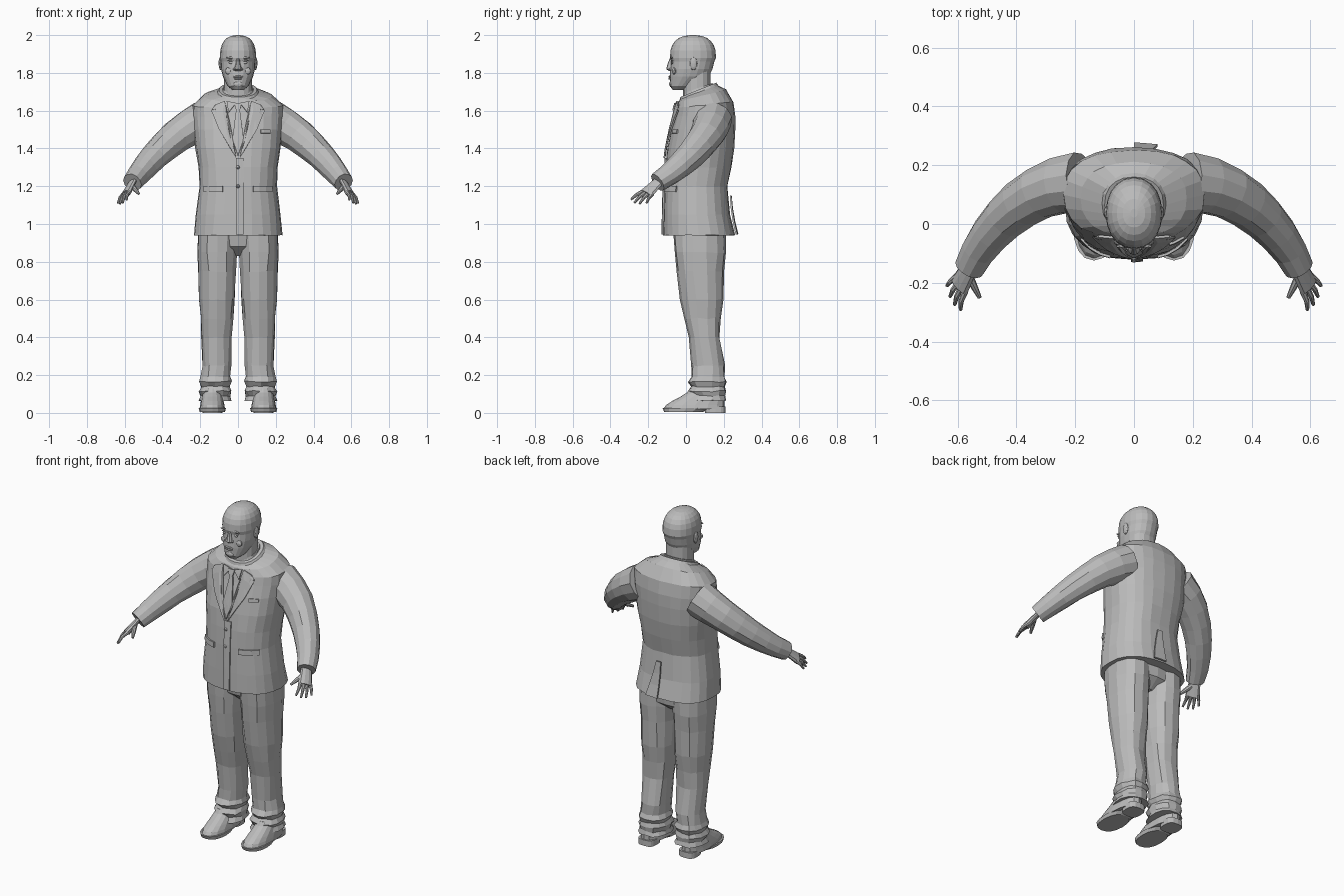
import bpy, bmesh, math, random
from mathutils import Vector, Matrix
from mathutils.bvhtree import BVHTree
from mathutils.geometry import interpolate_bezier

random.seed(4)
cube = bpy.data.objects.get("Cube")
if cube:
    bpy.data.objects.remove(cube, do_unlink=True)

shade = (.5, .5, .5, 1)
grey = bpy.data.materials.new("plain grey")
grey.use_nodes = True
grey.diffuse_color = shade
grey.node_tree.nodes["Principled BSDF"].inputs["Base Color"].default_value = shade


def finish(name, bm, mirror=False):
    """Turn a bmesh into a flat shaded object, optionally mirrored over x."""
    bmesh.ops.recalc_face_normals(bm, faces=bm.faces)
    mesh = bpy.data.meshes.new(name)
    bm.to_mesh(mesh)
    bm.free()
    mesh.materials.append(grey)
    obj = bpy.data.objects.new(name, mesh)
    bpy.context.collection.objects.link(obj)
    if mirror:
        modifier = obj.modifiers.new("Mirror", "MIRROR")
        modifier.use_mirror_merge = False
    return obj


def skin(name, rings, mirror=False):
    """Bridge rings of points and cap both ends."""
    bm = bmesh.new()
    loops = [[bm.verts.new(point) for point in ring] for ring in rings]
    for low, high in zip(loops, loops[1:]):
        for i in range(len(low)):
            bm.faces.new((low[i - 1], low[i], high[i], high[i - 1]))
    bm.faces.new(loops[0])
    bm.faces.new(loops[-1])
    return finish(name, bm, mirror)


def rounded(value, power):
    return math.copysign(abs(value) ** (2 / power), value)


def section(z, half, front, back, centre=0, tilt=0, sides=16, power=2.3, jitter=0):
    """Level superellipse ring, raised towards the back by tilt."""
    points = []
    for i in range(sides):
        angle = math.tau * i / sides - math.pi / 2
        x = half * rounded(math.cos(angle), power)
        y = (back - front) / 2 * rounded(math.sin(angle), power)
        wobble = Vector([random.uniform(-jitter, jitter) for axis in "xyz"])
        points.append(wobble + Vector((centre + x, (front + back) / 2 + y, z + tilt * y)))
    return points


def loft(name, rows, mirror=False, **shape):
    return skin(name, [section(**row, **shape) for row in rows], mirror)


def tube(name, path, side, start, end, flat=1, sides=8, jitter=0):
    """Mirrored tapering tube; flat squeezes it across the side direction."""
    rings = []
    last = len(path) - 1
    for i, point in enumerate(path):
        tangent = (path[min(i + 1, last)] - path[max(i - 1, 0)]).normalized()
        across = tangent.cross(side).normalized()
        along = across.cross(tangent)
        radius = start + (end - start) * i / last
        ring = []
        for k in range(sides):
            angle = math.tau * k / sides
            spoke = along * math.cos(angle) + across * flat * math.sin(angle)
            ring.append(point + spoke * radius * random.uniform(1 - jitter, 1 + jitter))
        rings.append(ring)
    return skin(name, rings, mirror=True)


def surface(obj):
    mesh = obj.data
    return BVHTree.FromPolygons([v.co for v in mesh.vertices],
                                [p.vertices for p in mesh.polygons])


def depth(tree, x, z, face=-1):
    hit = tree.ray_cast(Vector((x, face, z)), Vector((0, -face, 0)))[0]
    return hit.y if hit else -.02


def plate(name, outline, lift=.008, face=-1, mirror=False):
    """Thin panel laid over the jacket from the front or the back."""
    bm = bmesh.new()
    bm.faces.new([bm.verts.new((x, 0, z)) for x, z in outline])
    bmesh.ops.triangulate(bm, faces=bm.faces)
    bmesh.ops.subdivide_edges(bm, edges=bm.edges, cuts=2, use_grid_fill=True)
    for vert in bm.verts:
        vert.co.y = depth(chest, vert.co.x, vert.co.z, face) + face * lift
    modifier = finish(name, bm, mirror).modifiers.new("Thickness", "SOLIDIFY")
    modifier.thickness = .009
    modifier.offset = 0


def band(name, left, right, low, high, **options):
    plate(name, [(left, low), (right, low), (right, high), (left, high)], **options)


def blob(name, x, z, wide, deep, tall, tree=None, y=0):
    """Small ellipsoid set on a surface, mirrored when it is off centre."""
    if tree:
        y += depth(tree, x, z)
    bm = bmesh.new()
    bmesh.ops.create_icosphere(
        bm, subdivisions=2, radius=1,
        matrix=Matrix.Translation((x, y, z)) @ Matrix.Diagonal((wide, deep, tall, 1)))
    finish(name, bm, mirror=x > 0)


# Jacket body
jacket = loft("jacket", [
    dict(z=.94, half=.235, front=-.12, back=.26),
    dict(z=1.05, half=.225, front=-.12, back=.235),
    dict(z=1.2, half=.205, front=-.115, back=.22),
    dict(z=1.3, half=.21, front=-.11, back=.24),
    dict(z=1.4, half=.225, front=-.1, back=.255),
    dict(z=1.5, half=.235, front=-.08, back=.26),
    dict(z=1.57, half=.24, front=-.06, back=.26),
    dict(z=1.63, half=.24, front=-.05, back=.25, tilt=.1),
    dict(z=1.68, half=.18, front=-.04, back=.21, tilt=.25),
    dict(z=1.7, half=.1, front=-.03, back=.16, tilt=.4),
], sides=24, power=2.4, jitter=.002)
chest = surface(jacket)

# Lapels, shirt front and tie
plate("lapel", [(.07, 1.65), (.12, 1.63), (.11, 1.61), (.14, 1.6), (.1, 1.5),
                (.01, 1.35), (.05, 1.5)], lift=.011, mirror=True)
plate("shirt_collar_wing", [(.01, 1.64), (.06, 1.65), (.05, 1.59)], mirror=True)
plate("tie_knot", [(-.02, 1.64), (.02, 1.64), (.01, 1.6), (-.01, 1.6)], lift=.014)
plate("tie_blade", [(-.01, 1.6), (.01, 1.6), (.03, 1.45), (0, 1.36), (-.03, 1.45)])

# Jacket front edge, pockets, vent and buttons
band("jacket_front_edge", left=-.01, right=.03, low=.945, high=1.35, lift=.004)
band("pocket_flap", left=.08, right=.18, low=1.17, high=1.2, lift=.006, mirror=True)
band("chest_pocket", left=.12, right=.17, low=1.48, high=1.5, lift=.004)
plate("back_vent", [(0, .945), (.08, .945), (.03, 1.15), (0, 1.15)], lift=.014, face=1)
for height in (1.2, 1.3):
    blob("jacket_button", x=0, z=height, wide=.01, deep=.01, tall=.01, tree=chest, y=-.005)

# Collars and neck
loft("jacket_collar", [
    dict(z=1.67, half=.13, front=-.04, back=.19, tilt=.35),
    dict(z=1.71, half=.1, front=-.03, back=.16, tilt=.4),
    dict(z=1.71, half=.09, front=-.02, back=.15, tilt=.4)], sides=20)
loft("shirt_collar", [
    dict(z=1.67, half=.09, front=-.03, back=.15, tilt=.35),
    dict(z=1.72, half=.08, front=-.01, back=.14, tilt=.35),
    dict(z=1.72, half=.07, front=0, back=.13, tilt=.35)])
loft("neck", [dict(z=height, half=.075, front=-.015, back=.13) for height in (1.66, 1.74, 1.82)])

# Head: jaw sections topped by a rounded dome
dome = []
for i in range(7):
    rise = math.sin(i / 4) ** .8
    shrink = math.cos(i / 4) ** .8
    dome.append(dict(z=1.88 + .12 * rise, half=.096 * shrink,
                     front=.037 - .122 * shrink, back=.037 + .122 * shrink))
head = loft("head", [
    dict(z=1.71, half=.03, front=-.07, back=0),
    dict(z=1.73, half=.055, front=-.085, back=.04),
    dict(z=1.78, half=.08, front=-.086, back=.12),
    dict(z=1.82, half=.09, front=-.083, back=.14),
    dict(z=1.86, half=.092, front=-.08, back=.15)] + dome, sides=20, power=2.15)
face = surface(head)

# Facial features
loft("nose", [
    dict(z=1.81, half=.016, front=-.09, back=-.06),
    dict(z=1.82, half=.021, front=-.105, back=-.06),
    dict(z=1.85, half=.012, front=-.097, back=-.06),
    dict(z=1.88, half=.008, front=-.085, back=-.06)], sides=10)
blob("nostril_wing", x=.018, z=1.82, wide=.009, deep=.01, tall=.008, tree=face)
blob("eye", x=.036, z=1.855, wide=.016, deep=.005, tall=.007, tree=face)
blob("eyelid", x=.036, z=1.865, wide=.02, deep=.006, tall=.004, tree=face)
blob("brow", x=.038, z=1.88, wide=.025, deep=.006, tall=.006, tree=face)
blob("cheek", x=.045, z=1.81, wide=.025, deep=.012, tall=.02, tree=face, y=.008)
blob("upper_lip", x=0, z=1.78, wide=.028, deep=.008, tall=.006, tree=face)
blob("lower_lip", x=0, z=1.77, wide=.024, deep=.008, tall=.006, tree=face)
blob("chin", x=0, z=1.74, wide=.026, deep=.01, tall=.016, tree=face, y=.006)
blob("ear", x=.093, z=1.85, wide=.01, deep=.02, tall=.036, y=.04)

# Sleeves along a bent arm
shoulder, wrist = Vector((.18, .14, 1.55)), Vector((.56, -.15, 1.22))
arm = interpolate_bezier(shoulder, Vector((.36, .14, 1.47)), Vector((.5, -.02, 1.3)), wrist, 8)
tube("sleeve", arm, side=Vector((.5, .8, 0)), start=.105, end=.052, sides=12, jitter=.03)

# Hands with fanned fingers
spread = Vector((-.5, -.9, .2)).normalized()
reach = Vector((.03, -.06, -.06))
knuckles = Vector((.59, -.205, 1.165))
palm = [wrist.lerp(knuckles, step) for step in (-.3, .4, 1.1)]
tube("palm", palm, side=spread, start=.03, end=.042, flat=.45, sides=10)
for offset in (-.03, -.01, .01, .03):
    base = knuckles + spread * offset
    tip = base + reach * (1 - 8 * abs(offset)) + spread * offset * .6
    bend = base.lerp(tip, .5) - reach.cross(spread) * .08
    tube("finger", [base, bend, tip], side=spread, start=.012, end=.006)
thumb_root, thumb_tip = Vector((.56, -.18, 1.2)), Vector((.525, -.25, 1.16))
tube("thumb", [thumb_root, thumb_root.lerp(thumb_tip, .6), thumb_tip],
     side=Vector((0, 0, 1)), start=.015, end=.007)

# Trousers, with alternating folds gathered above the shoes
loft("trouser_seat", [
    dict(z=.83, half=.03, front=.02, back=.14),
    dict(z=.88, half=.19, front=-.04, back=.2),
    dict(z=.98, half=.2, front=-.06, back=.21)])
folds = []
for i in range(6):
    bulge = .01 * (i % 2)
    folds.append(dict(z=.19 - i / 40, half=.077 + bulge, centre=.12,
                      front=.03 - 2 * bulge, back=.205 + bulge))
loft("trouser_leg", [
    dict(z=.97, half=.105, centre=.107, front=-.07, back=.21),
    dict(z=.85, half=.105, centre=.11, front=-.06, back=.21),
    dict(z=.75, half=.1, centre=.11, front=-.05, back=.2),
    dict(z=.6, half=.095, centre=.11, front=-.03, back=.2),
    dict(z=.5, half=.087, centre=.112, front=-.01, back=.185),
    dict(z=.4, half=.08, centre=.113, front=.015, back=.18),
    dict(z=.25, half=.077, centre=.113, front=.03, back=.205)] + folds,
    mirror=True, sides=14, jitter=.004)

# Shoes
instep = []
for i in range(6):
    lift = i / 5
    ease = lift * lift * (3 - 2 * lift)
    instep.append(dict(z=.02 + .11 * lift, half=.068 - .02 * lift, centre=.136,
                       front=-.12 + .14 * ease, back=.205))
loft("shoe_upper", instep, mirror=True)
loft("shoe_sole", [dict(z=.005, half=.067, centre=.136, front=-.115, back=.09),
                   dict(z=.025, half=.072, centre=.136, front=-.124, back=.13)], mirror=True)
loft("shoe_heel", [dict(z=height, half=.052, centre=.135, front=.1, back=.21)
                   for height in (0, .035)], mirror=True, power=3)
